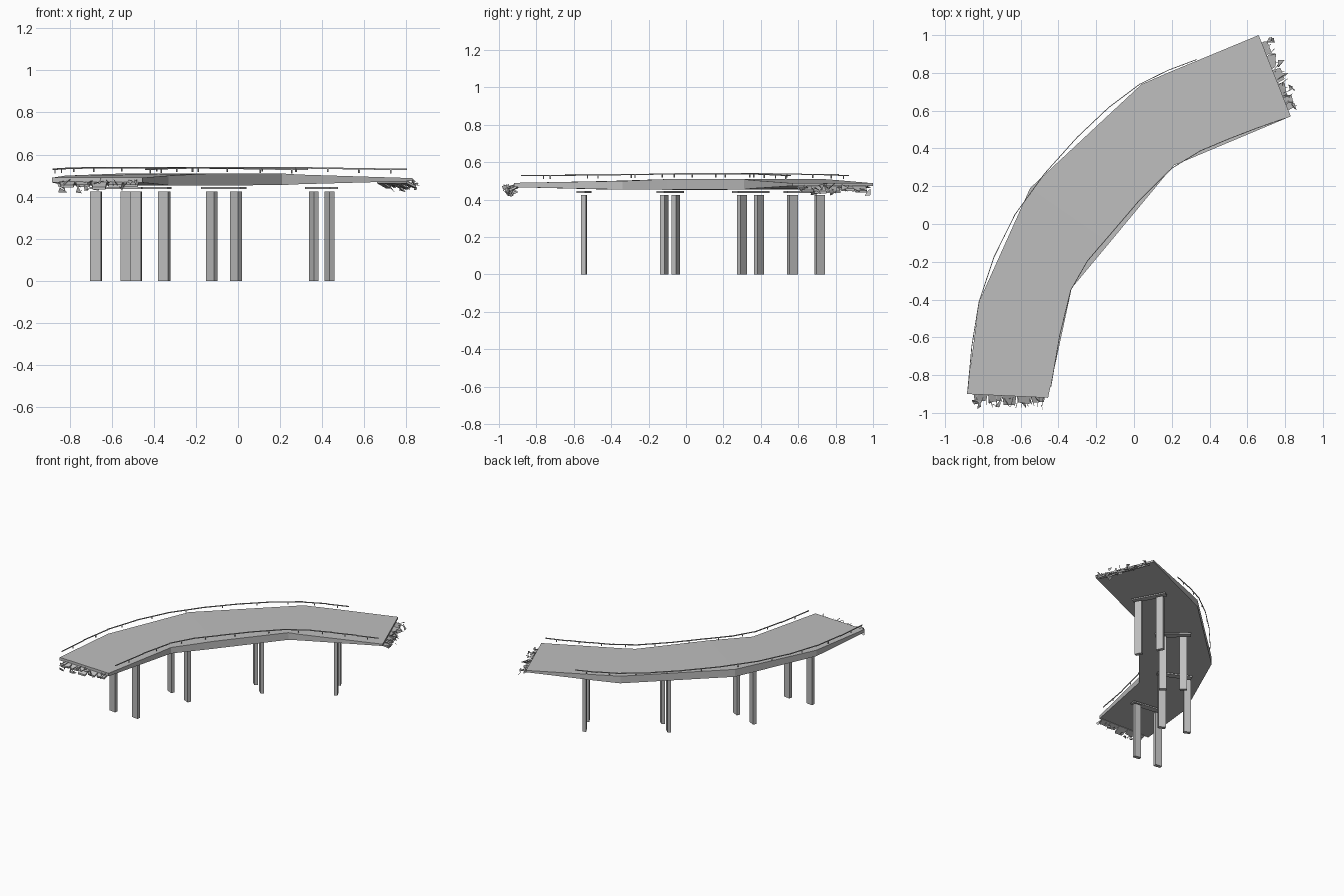
import bpy, bmesh, math, random
from mathutils import Vector, Matrix

random.seed(4)
cube = bpy.data.objects.get("Cube")
if cube:
    bpy.data.objects.remove(cube)


def material(name, v):
    m = bpy.data.materials.new(name)
    m.use_nodes = True
    m.diffuse_color = (v, v, v, 1)
    m.node_tree.nodes["Principled BSDF"].inputs["Base Color"].default_value = (v, v, v, 1)
    return m


CONCRETE = material("concrete grey", 0.52)


def finish(name, bm):
    bmesh.ops.recalc_face_normals(bm, faces=bm.faces)
    me = bpy.data.meshes.new(name)
    bm.to_mesh(me)
    bm.free()
    ob = bpy.data.objects.new(name, me)
    me.materials.append(CONCRETE)
    bpy.context.collection.objects.link(ob)
    return ob


def box(bm, centre, size, angle=0.0, tilt=None):
    rot = Matrix.Rotation(angle, 4, 'Z')
    if tilt:
        rot = rot @ Matrix.Rotation(tilt, 4, 'Y')
    mat = Matrix.Translation(centre) @ rot @ Matrix.Diagonal((*size, 1))
    bmesh.ops.create_cube(bm, size=1, matrix=mat)


# Curved deck: (outer edge, inner edge, top height, underside height)
sections = [
    ((-0.885, -0.90), (-0.455, -0.92), 0.49, 0.467),
    ((-0.82, -0.41), (-0.33, -0.34), 0.50, 0.454),
    ((-0.55, 0.19), (-0.13, -0.10), 0.51, 0.453),
    ((0.04, 0.74), (0.21, 0.31), 0.51, 0.455),
    ((0.19, 0.805), (0.29, 0.343), 0.505, 0.459),
    ((0.66, 1.0), (0.83, 0.57), 0.488, 0.474),
]
bm = bmesh.new()
rings = [[bm.verts.new((*p, z)) for p, z in ((o, t), (i, t), (i, b), (o, b))]
         for o, i, t, b in sections]
for a, b in zip(rings, rings[1:]):
    for k in range(4):
        n = (k + 1) % 4
        bm.faces.new((a[k], a[n], b[n], b[k]))
bm.faces.new(rings[0])
bm.faces.new(rings[-1])
finish("deck", bm)

# Pairs of columns with a thin crosshead above each pair
pairs = [((-0.675, -0.545), (-0.485, -0.545)), ((-0.53, -0.055), (-0.35, -0.115)),
         ((-0.125, 0.39), (-0.01, 0.30)), ((0.36, 0.715), (0.435, 0.57))]
turns = [-8, -25, -42, -62]
for n, (pair, turn) in enumerate(zip(pairs, turns), 1):
    ang = math.radians(turn)
    for side, p in zip(("outer", "inner"), pair):
        bm = bmesh.new()
        box(bm, (*p, 0.212), (0.052, 0.026, 0.424), ang)
        finish(f"{side}_column_{n}", bm)
    mid = (Vector(pair[0]) + Vector(pair[1])) / 2
    bm = bmesh.new()
    box(bm, (*mid, 0.441), (0.25, 0.045, 0.01), ang)
    finish(f"crosshead_{n}", bm)


# Guard rails: thin curved bars on small posts
def smooth_path(points, steps):
    pts = [Vector(p) for p in points]
    ext = [2 * pts[0] - pts[1]] + pts + [2 * pts[-1] - pts[-2]]
    out = []
    for a, b, c, d in zip(ext, ext[1:], ext[2:], ext[3:]):
        for k in range(steps):
            t = k / steps
            out.append(0.5 * (2 * b + (c - a) * t + (2 * a - 5 * b + 4 * c - d) * t * t
                              + (3 * b - a - 3 * c + d) * t ** 3))
    return out + [pts[-1]]


def guard_rail(name, points):
    path = smooth_path(points, 2)
    count = len(path) - 1
    bm = bmesh.new()
    for k, (a, b) in enumerate(zip(path, path[1:])):
        d = b - a
        mid = (a + b) / 2
        z = 0.528 + 0.01 * math.sin(math.pi * (k + 0.5) / count)
        ang = math.atan2(d.y, d.x)
        box(bm, (*mid, z), (d.length + 0.004, 0.004, 0.007), ang)
        box(bm, (*mid, z - 0.01), (0.006, 0.005, 0.018), ang)
    finish(name, bm)


guard_rail("outer_rail", [(-0.88, -0.88), (-0.82, -0.41), (-0.63, 0.05),
                          (-0.30, 0.46), (0.03, 0.74), (0.33, 0.87)])
guard_rail("inner_rail", [(-0.44, -0.86), (-0.335, -0.35), (-0.13, -0.06),
                          (0.20, 0.295), (0.50, 0.45), (0.80, 0.56)])


# Broken ends: cracked edge slabs, loose shards and bent bars
def broken_end(name, start, end, outward):
    a, b, out = Vector(start), Vector(end), Vector(outward)
    along = b - a
    ang = math.atan2(along.y, along.x)

    def spot(t, reach):
        p = a + along * t + out * reach
        return p.x, p.y

    bm = bmesh.new()
    parts = 5
    for k in range(parts):
        t0, t1 = k / parts, (k + 1) / parts
        drop = random.uniform(0.005, 0.02)
        quad = [(*spot(t0, -0.02), 0.475), (*spot(t1, -0.02), 0.475),
                (*spot(t1 - 0.02, random.uniform(0.015, 0.045)), 0.465 - drop),
                (*spot(t0 + 0.02, random.uniform(0.015, 0.045)), 0.465 - drop)]
        top = [bm.verts.new(q) for q in quad]
        low = [bm.verts.new((x, y, z - 0.012)) for x, y, z in quad]
        bm.faces.new(top)
        bm.faces.new(low)
        for i in range(4):
            j = (i + 1) % 4
            bm.faces.new((top[i], top[j], low[j], low[i]))
    finish(name + "_slabs", bm)

    bm = bmesh.new()
    for k in range(14):
        c = Vector((*spot(random.random(), random.uniform(0.0, 0.05)),
                    random.uniform(0.435, 0.475)))
        tri = [c + Vector([random.uniform(-0.022, 0.022) for _ in range(3)]) for _ in range(4)]
        v = [bm.verts.new(p) for p in tri]
        for f in ((0, 1, 2), (0, 3, 1), (1, 3, 2), (2, 3, 0)):
            bm.faces.new([v[i] for i in f])
    finish(name + "_shards", bm)

    bm = bmesh.new()
    for k in range(14):
        x, y = spot((k + 0.5) / 14, random.uniform(0.01, 0.03))
        turn = ang + math.pi / 2 + random.uniform(-0.6, 0.6)
        box(bm, (x, y, random.uniform(0.45, 0.475)), (0.055, 0.003, 0.003),
            turn, random.uniform(-0.5, 0.5))
    finish(name + "_bars", bm)


broken_end("front_end", (-0.85, -0.915), (-0.47, -0.925), (0, -1))
broken_end("back_end", (0.68, 0.965), (0.82, 0.60), (0.93, 0.37))
